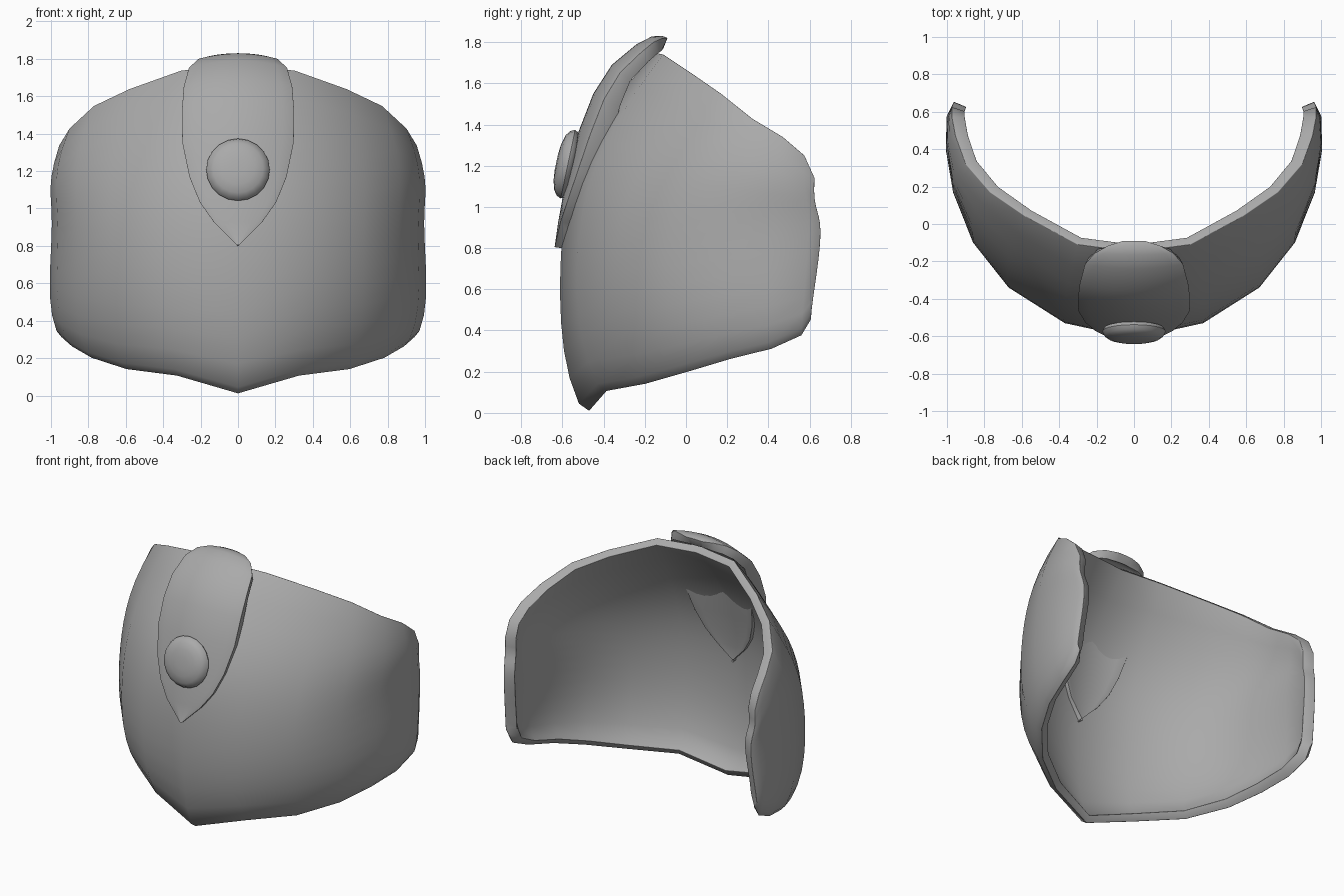
import bpy, bmesh, math
from mathutils import Vector, Matrix

cube = bpy.data.objects.get("Cube")
if cube:
    bpy.data.objects.remove(cube, do_unlink=True)

grey = bpy.data.materials.new("plain_grey")
grey.use_nodes = True
color = (0.4, 0.4, 0.4, 1)
grey.diffuse_color = color
grey.node_tree.nodes["Principled BSDF"].inputs["Base Color"].default_value = color


def add_object(name, bm):
    mesh = bpy.data.meshes.new(name)
    bm.to_mesh(mesh)
    bm.free()
    mesh.materials.append(grey)
    obj = bpy.data.objects.new(name, mesh)
    bpy.context.collection.objects.link(obj)
    return obj


def sheet(rows):
    """Skin a grid of points; rows run upward, columns toward +x."""
    bm = bmesh.new()
    grid = [[bm.verts.new(p) for p in row] for row in rows]
    for low, high in zip(grid, grid[1:]):
        for c in range(len(low) - 1):
            bm.faces.new((low[c], low[c + 1], high[c + 1], high[c]))
    return bm


def thicken(obj, thickness, bevel, share):
    """Give a sheet a varying thickness and a rounded rim."""
    group = obj.vertex_groups.new(name="thickness")
    for v in obj.data.vertices:
        group.add([v.index], share(v.co), "REPLACE")
    solid = obj.modifiers.new("thickness", "SOLIDIFY")
    solid.thickness = thickness
    solid.offset = -1
    solid.vertex_group = group.name
    round_rim = obj.modifiers.new("round_rim", "BEVEL")
    round_rim.width = bevel
    round_rim.segments = 3
    round_rim.limit_method = "ANGLE"
    round_rim.angle_limit = math.radians(55)


def smooth(obj):
    bpy.ops.object.select_all(action="DESELECT")
    obj.select_set(True)
    bpy.context.view_layer.objects.active = obj
    bpy.ops.object.shade_smooth_by_angle(angle=math.radians(50))


def blend(points, knots, t):
    """Smooth curve through a few points."""
    total = Vector((0, 0, 0))
    for i, p in enumerate(points):
        weight = 1
        for k, knot in enumerate(knots):
            if k != i:
                weight *= (t - knot) / (knots[i] - knot)
        total += p * weight
    return total


# Curved shell: bottom rim, widest line and top rim from the centre to the side
bottom = [(0, -.52, .045), (.34, -.43, .14), (.62, -.23, .175), (.81, -.01, .235),
          (.915, .2, .295), (.97, .41, .345), (.985, .56, .41), (.98, .61, .49)]
middle = [(0, -.61, .7), (.37, -.53, .7), (.67, -.34, .7), (.86, -.1, .72),
          (.965, .17, .75), (1, .4, .78), (.993, .59, .8), (.965, .65, .8)]
top = [(0, -.15, 1.75), (.3, -.11, 1.74), (.58, .04, 1.64), (.77, .17, 1.55),
       (.9, .32, 1.43), (.955, .47, 1.34), (.975, .575, 1.25), (.975, .625, 1.14)]
knots = (0, .11, .36, .75, 1)
STEPS = 14
half = []
for j, (b, m, t) in enumerate(zip(bottom, middle, top)):
    b, m, t = Vector(b), Vector(m), Vector(t)
    outward = Vector((m.x, m.y - .6, 0)).normalized()
    side = j / 7
    lower = m.lerp(b, .7) + outward * .035 * (1 - side ** 3)
    upper = m.lerp(t, .55) + outward * .14 * (1 - side) ** 1.3
    # the bottom edge curls inward
    curl = b - outward * .05 * (1 - .6 * side) - Vector((0, 0, .035))
    half.append([curl] + [blend((b, lower, m, upper, t), knots, s / STEPS)
                          for s in range(STEPS + 1)])
flip = Matrix.Diagonal((-1, 1, 1))
columns = [[flip @ p for p in col] for col in half[:0:-1]] + half
shell = add_object("curved_shell", sheet(list(zip(*columns))))
thicken(shell, .075, .018, lambda p: .7 + .3 * min(1, abs(p.x)) ** 4)
smooth(shell)

# Teardrop crest plate: spine points with half widths, bent around the shell
spine = [(-.638, .805, .008), (-.62, .93, .13), (-.6, 1.04, .205),
         (-.57, 1.18, .26), (-.52, 1.37, .298), (-.45, 1.55, .3),
         (-.36, 1.69, .29), (-.24, 1.79, .262), (-.165, 1.828, .21),
         (-.115, 1.83, .14), (-.09, 1.82, .06)]
rows = []
for i, (y, z, width) in enumerate(spine):
    before, after = spine[max(i - 1, 0)], spine[min(i + 1, len(spine) - 1)]
    inward = Vector((0, after[1] - before[1], before[0] - after[0])).normalized()
    rows.append([Vector((width * u / 5, y, z)) + inward * .65 * (width * u / 5) ** 2
                 for u in range(-5, 6)])
crest = add_object("crest_plate", sheet(rows))
thicken(crest, .12, .018, lambda p: 1 - .5 * max(0, min(1, (p.z - 1.35) / .35)))
smooth(crest)

# Round button: lathed lens with a soft edge, tilted to lie on the crest
SIDES = 20
profile = [(.04, .045), (.09, .04), (.135, .028), (.16, .01),
           (.17, -.012), (.16, -.03), (.13, -.04)]
bm = bmesh.new()
rings = [[bm.verts.new((r * math.cos(a), r * math.sin(a), h))
          for a in (math.tau * k / SIDES for k in range(SIDES))]
         for r, h in profile]
for outer, inner in zip(rings, rings[1:]):
    for k in range(SIDES):
        n = (k + 1) % SIDES
        bm.faces.new((outer[k], inner[k], inner[n], outer[n]))
bm.faces.new(rings[0])
bm.faces.new(rings[-1][::-1])
bmesh.ops.recalc_face_normals(bm, faces=bm.faces)
button = add_object("round_button", bm)
button.location = (0, -.585, 1.21)
button.rotation_euler = (math.radians(78), 0, 0)
smooth(button)
